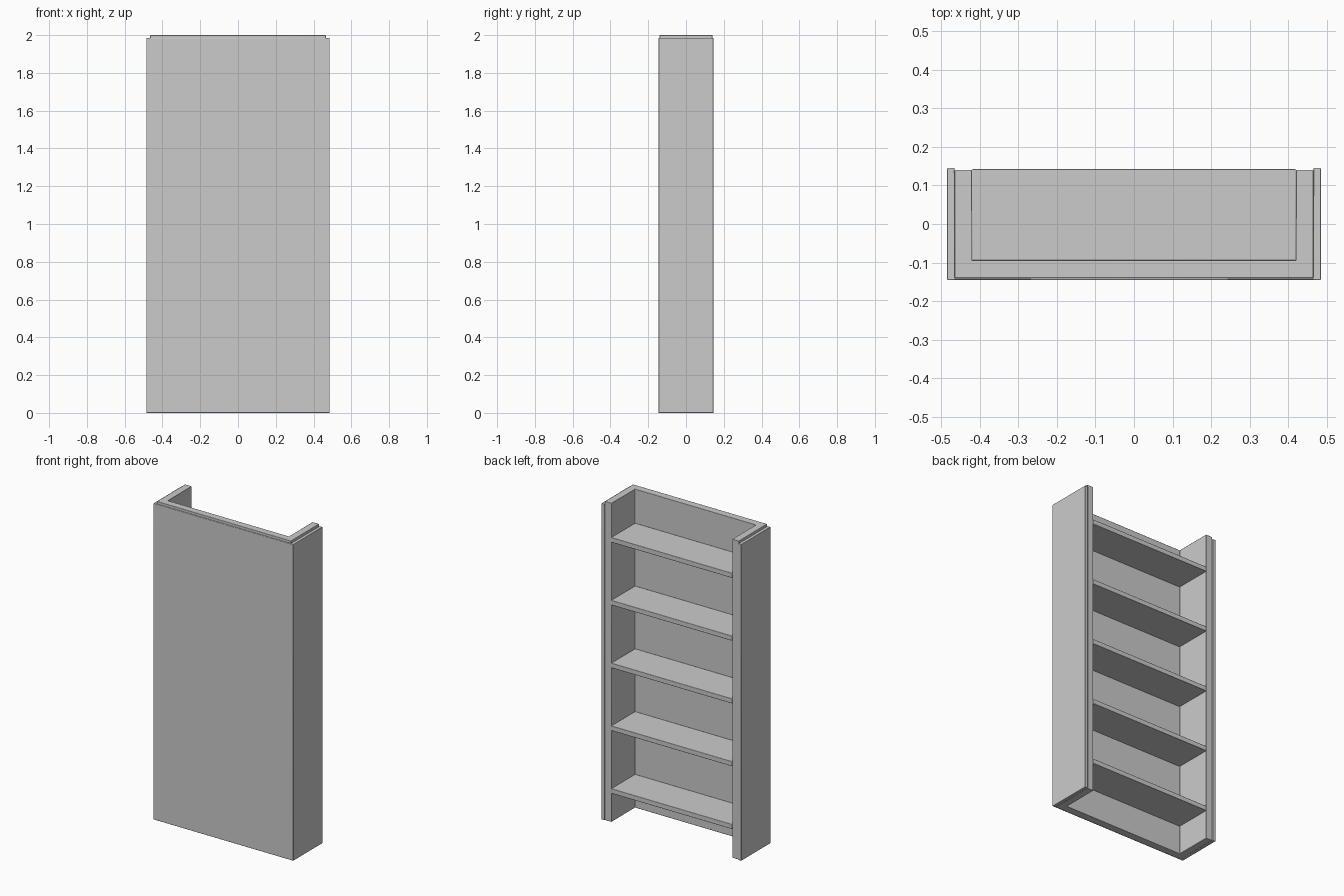
import bpy, bmesh

if "Cube" in bpy.data.objects:
    bpy.data.objects.remove(bpy.data.objects["Cube"])


def finish(ob, bevel):
    """Tiny edge bevel and angle-limited smoothing."""
    m = ob.modifiers.new("edge_bevel", 'BEVEL')
    m.width = bevel
    m.segments = 2
    m.limit_method = 'ANGLE'
    bpy.ops.object.select_all(action='DESELECT')
    bpy.context.view_layer.objects.active = ob
    ob.select_set(True)
    bpy.ops.object.shade_smooth_by_angle()


def prism(name, profile, z0, z1, bevel=0.002):
    """Extrude an xy outline upwards from z0 to z1."""
    bm = bmesh.new()
    face = bm.faces.new([bm.verts.new((x, y, z0)) for x, y in profile])
    new = bmesh.ops.extrude_face_region(bm, geom=[face])["geom"]
    bmesh.ops.translate(bm, vec=(0, 0, z1 - z0),
                        verts=[v for v in new if isinstance(v, bmesh.types.BMVert)])
    bmesh.ops.recalc_face_normals(bm, faces=bm.faces)
    me = bpy.data.meshes.new(name)
    bm.to_mesh(me)
    bm.free()
    ob = bpy.data.objects.new(name, me)
    bpy.context.collection.objects.link(ob)
    finish(ob, bevel)
    return ob


def u_shape(xo, xi, y_back, y_in, y_open):
    """U outline: closed along the back, open towards +y."""
    half = [(xo, y_back), (xo, y_open), (xi, y_open), (xi, y_in)]
    return half + [(-x, y) for x, y in reversed(half)]


# Outer skin: slightly lower, wraps the sides and the back
prism("outer_shell", u_shape(0.485, 0.465, -0.145, -0.14, 0.145), 0, 1.985)

# Inner carcass: side posts and back panel, standing proud at the top
prism("inner_carcass", u_shape(0.465, 0.42, -0.14, -0.095, 0.14), 0, 2.0)

# Five evenly spaced shelves
for i in range(5):
    z = 0.195 + 0.394 * i
    prism(f"shelf_{i + 1}",
          [(-0.42, -0.095), (0.42, -0.095), (0.42, 0.142), (-0.42, 0.142)],
          z - 0.015, z + 0.015)
